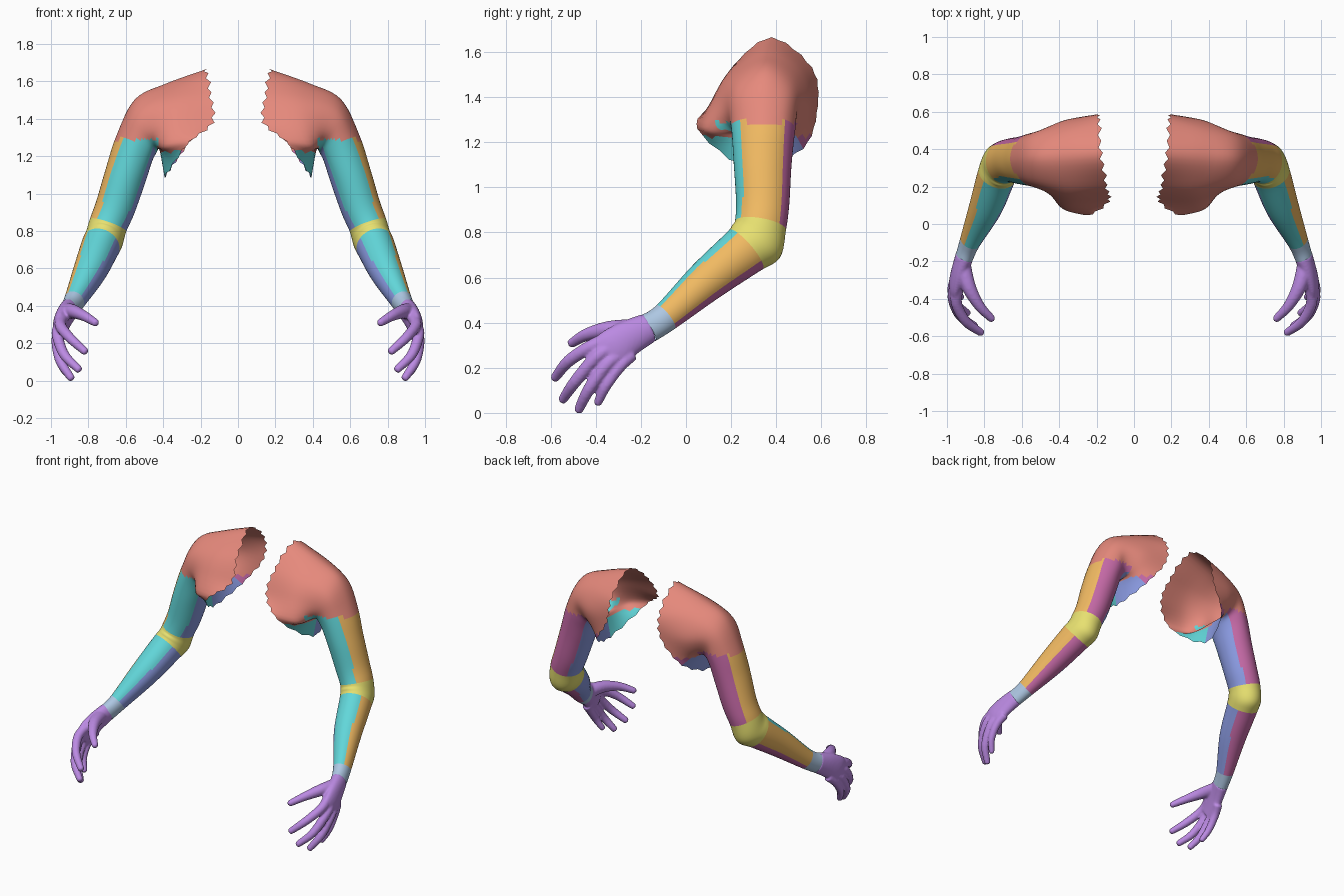
import bpy, bmesh, random
from mathutils import Vector as V

if "Cube" in bpy.data.objects:
    bpy.data.objects.remove(bpy.data.objects["Cube"])

random.seed(4)
OCT = 6              # faces per eighth of a ring
SEG = OCT * 8
ROWS = 6             # rows between two key rings


def material(name, rgb):
    m = bpy.data.materials.new(name)
    m.diffuse_color = [(c / 255) ** 2.2 for c in rgb] + [1]
    m.use_nodes = True
    m.node_tree.nodes["Principled BSDF"].inputs["Base Color"].default_value = m.diffuse_color
    return m


def spline(a, b, c, d, t):
    return 0.5 * (2 * b + (c - a) * t + (2 * a - 5 * b + 4 * c - d) * t * t
                  + (3 * b - a - 3 * c + d) * t ** 3)


def ring_from_keys(keys):
    """Closed smooth loop through 8 points: outer, front, inner, back."""
    k = [V(p) for p in keys]
    return [spline(k[i - 1], k[i], k[(i + 1) % 8], k[(i + 2) % 8], j / OCT)
            for i in range(8) for j in range(OCT)]


def limb_rings(spec):
    """Elliptic rings square to a path; spec rows: centre, side and front radius."""
    from math import cos, sin, tau
    pts = [V(s[0]) for s in spec]
    out = []
    for i, (_, ro, rf) in enumerate(spec):
        axis = (pts[min(i + 1, len(pts) - 1)] - pts[max(i - 1, 0)]).normalized()
        side = V((1, 0, 0)) - axis * axis.x
        side.normalize()
        front = axis.cross(side)
        out.append([pts[i] + side * ro * cos(tau * j / SEG) + front * rf * sin(tau * j / SEG)
                    for j in range(SEG)])
    return out


def loft(rings, rows):
    n = len(rings) - 1
    grid = []
    for i in range(n):
        a, b, c, d = rings[max(i - 1, 0)], rings[i], rings[i + 1], rings[min(i + 2, n)]
        for r in range(rows):
            grid.append([spline(a[j], b[j], c[j], d[j], r / rows) for j in range(SEG)])
    return grid + [rings[-1]]


def make_object(name, bm, mat):
    me = bpy.data.meshes.new(name)
    bm.to_mesh(me)
    bm.free()
    me.materials.append(mat)
    for p in me.polygons:
        p.use_smooth = True
    ob = bpy.data.objects.new(name, me)
    bpy.context.collection.objects.link(ob)
    return ob


def mirror(ob):
    m = ob.modifiers.new("both_sides", 'MIRROR')
    m.use_mirror_merge = False


# Shoulder: torso opening, mid shoulder, deltoid, arm top
shoulder = [
    [(.17, .38, 1.665), (.14, .21, 1.54), (.13, .12, 1.38), (.27, .05, 1.26),
     (.39, .28, 1.08), (.33, .52, 1.17), (.20, .585, 1.36), (.18, .56, 1.53)],
    [(.38, .36, 1.59), (.34, .21, 1.52), (.34, .125, 1.40), (.39, .09, 1.25),
     (.42, .29, 1.235), (.40, .48, 1.24), (.37, .555, 1.37), (.37, .50, 1.52)],
    [(.55, .35, 1.505), (.53, .23, 1.45), (.49, .18, 1.36), (.45, .19, 1.27),
     (.435, .32, 1.22), (.45, .45, 1.25), (.50, .50, 1.36), (.54, .46, 1.45)],
    [(.65, .34, 1.31), (.61, .24, 1.30), (.54, .20, 1.27), (.475, .235, 1.21),
     (.46, .34, 1.17), (.485, .44, 1.20), (.55, .485, 1.26), (.625, .44, 1.30)],
]
# Upper arm, elbow, forearm, wrist
arm = [
    ((.60, .34, 1.10), .112, .128), ((.655, .34, .93), .107, .118),
    ((.695, .33, .83), .103, .115), ((.715, .31, .76), .103, .128),
    ((.738, .25, .712), .102, .112), ((.795, .085, .58), .088, .092),
    ((.875, -.09, .425), .056, .066), ((.905, -.17, .375), .048, .066),
]
rings = [ring_from_keys(k) for k in shoulder] + limb_rings(arm)
grid = loft(rings, ROWS)

# Torn torso edge
for j in range(SEG):
    if j % 2:
        grid[0][j] = grid[0][j].lerp(grid[1][j], random.uniform(.7, .95))
    else:
        grid[0][j] = grid[0][j].lerp(grid[1][j], random.uniform(-.25, .1))


def region(s, j, c):
    if s < 4 and c.z > (1.29 if c.x > .43 else 1.225):
        return "shoulder"
    if s > 10:
        return "wrist"
    if 6 < s < 7.85:
        return "elbow"
    q = OCT
    jog = 1 if 5 < s < 6 or s > 8.9 else 0
    a = (j + q) % SEG                      # stepped borders between the four sides
    if a < 2 * q + jog:
        return "arm_outer"
    if a < (5 * q if s < 2.2 else int(4.2 * q) - jog):
        return "arm_front"
    if a < 6 * q + jog:
        return "arm_inner"
    return "arm_back"


colours = {
    "shoulder": (229, 136, 123), "arm_front": (98, 214, 217), "arm_outer": (240, 184, 98),
    "arm_back": (196, 105, 165), "arm_inner": (138, 154, 226), "elbow": (231, 224, 112),
    "wrist": (172, 198, 226),
}
patches = {n: [] for n in colours}
for i in range(len(grid) - 1):
    for j in range(SEG):
        k = (j + 1) % SEG
        quad = [(i, j), (i, k), (i + 1, k), (i + 1, j)]
        c = sum((grid[a][b] for a, b in quad), V()) / 4
        patches[region((i + .5) / ROWS, j, c)].append(quad)

# One object per coloured skin patch
for name, quads in patches.items():
    bm = bmesh.new()
    verts = {}
    for q in quads:
        for a, b in q:
            if (a, b) not in verts:
                verts[a, b] = bm.verts.new(grid[a][b])
        bm.faces.new([verts[k] for k in q])
    mirror(make_object(name, bm, material(name, colours[name])))


# Hand: palm, thumb and fingers fused into one skin
def add_tube(bm, spec):
    g = loft(limb_rings(spec), 4)
    vs = [[bm.verts.new(p) for p in row] for row in g]
    for a, b in zip(vs, vs[1:]):
        for j in range(SEG):
            k = (j + 1) % SEG
            bm.faces.new((a[j], a[k], b[k], b[j]))
    bm.faces.new(vs[0][::-1])
    bm.faces.new(vs[-1])


def add_finger(bm, pts, radii):
    pts = [V(p) for p in pts]
    d = (pts[-1] - pts[-2]).normalized()
    r = radii[-1]
    pts[-1] = pts[-1] - d * r
    spec = [(p, q, q) for p, q in zip(pts, radii)]
    spec += [(pts[-1] + d * r * .65, r * .76, r * .76), (pts[-1] + d * r, r * .2, r * .2)]
    add_tube(bm, spec)


bm = bmesh.new()
add_tube(bm, [((.904, -.165, .378), .049, .067), ((.932, -.25, .335), .044, .079),
              ((.952, -.32, .288), .038, .088), ((.957, -.375, .255), .027, .078)])
finger_r = (.031, .030, .027, .021)
add_finger(bm, [(.935, -.33, .335), (.95, -.42, .295), (.90, -.52, .23), (.808, -.588, .147)], finger_r)
add_finger(bm, [(.95, -.32, .295), (.967, -.395, .25), (.93, -.49, .14), (.842, -.553, .05)], finger_r)
add_finger(bm, [(.95, -.29, .262), (.968, -.35, .215), (.95, -.43, .105), (.885, -.482, .002)], finger_r)
add_finger(bm, [(.94, -.24, .26), (.96, -.295, .205), (.957, -.355, .12), (.92, -.397, .033)],
           (.031, .027, .024, .019))
add_finger(bm, [(.915, -.23, .37), (.882, -.34, .37), (.825, -.44, .347), (.75, -.518, .303)],
           (.045, .038, .028, .021))
hand = make_object("hand", bm, material("hand", (186, 137, 226)))
rm = hand.modifiers.new("fuse", 'REMESH')
rm.mode = 'VOXEL'
rm.voxel_size = .007
rm.use_smooth_shade = True
sm = hand.modifiers.new("soften", 'SMOOTH')
sm.factor = .5
sm.iterations = 5
mirror(hand)
